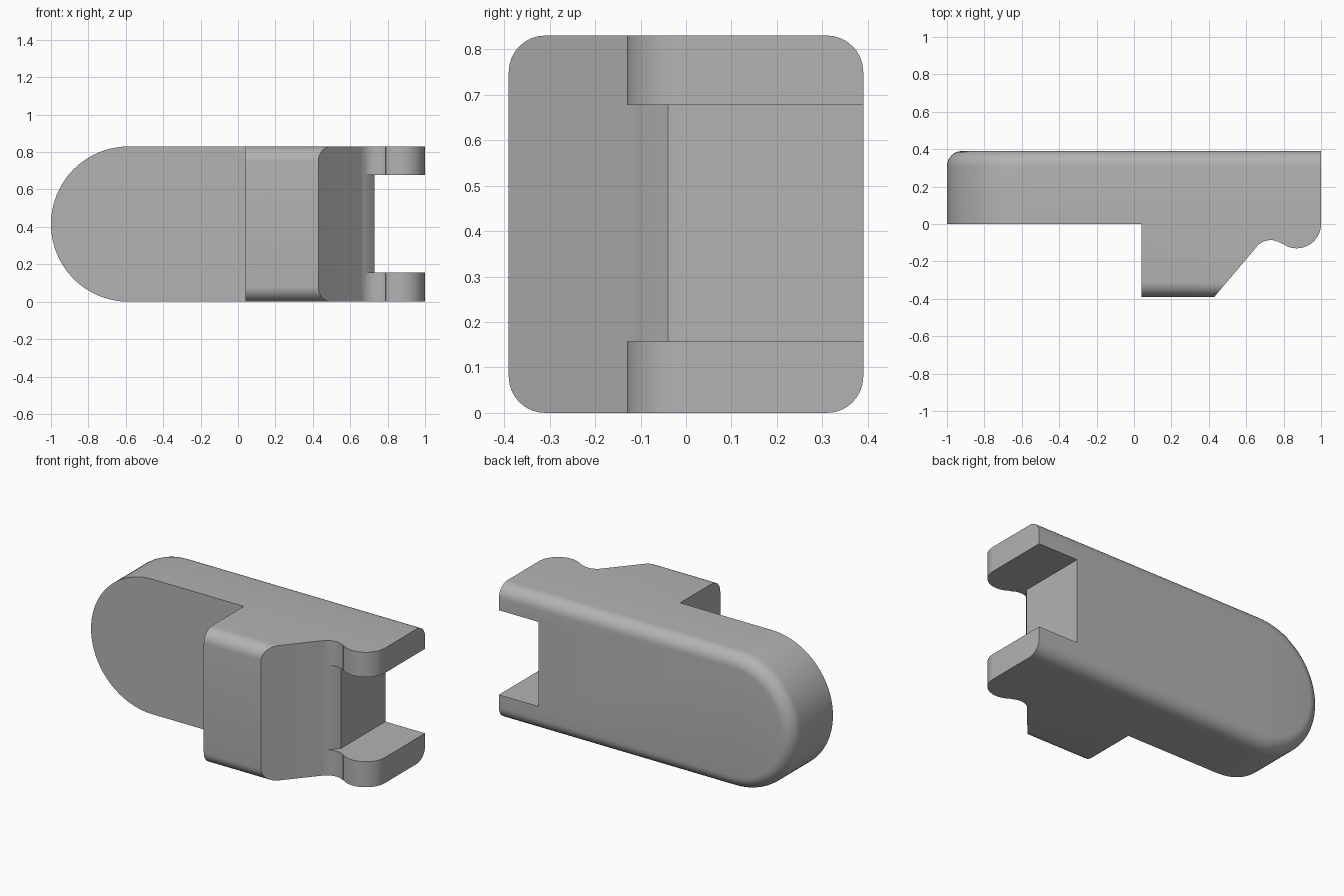
import bpy, bmesh
from math import sin, cos, pi, radians

cube = bpy.data.objects.get("Cube")
if cube:
    bpy.data.objects.remove(cube, do_unlink=True)

HEIGHT, DEPTH, ROUND = 0.83, 0.39, 0.08
R = HEIGHT / 2

grey = bpy.data.materials.new("light grey")
grey.use_nodes = True
grey.diffuse_color = (0.45, 0.45, 0.45, 1)
grey.node_tree.nodes["Principled BSDF"].inputs["Base Color"].default_value = (0.45, 0.45, 0.45, 1)


def arc(cx, cy, r, start, end, n):
    angles = [radians(start + (end - start) * i / n) for i in range(n + 1)]
    return [(cx + r * cos(a), cy + r * sin(a)) for a in angles]


def loft(name, rings):
    """Closed solid through rings of equal length."""
    bm = bmesh.new()
    loops = [[bm.verts.new(p) for p in ring] for ring in rings]
    n = len(loops[0])
    for a, b in zip(loops, loops[1:]):
        for i in range(n):
            j = (i + 1) % n
            bm.faces.new((a[i], a[j], b[j], b[i]))
    bm.faces.new(loops[0])
    bm.faces.new(loops[-1])
    bmesh.ops.recalc_face_normals(bm, faces=bm.faces[:])
    mesh = bpy.data.meshes.new(name)
    bm.to_mesh(mesh)
    bm.free()
    mesh.materials.append(grey)
    ob = bpy.data.objects.new(name, mesh)
    bpy.context.collection.objects.link(ob)
    return ob


def prism(name, outline, z0, z1):
    return loft(name, [[(x, y, z) for x, y in outline] for z in (z0, z1)])


def stadium(y, inset):
    """Upright outline with a round left end, running past the right end."""
    r = R - inset
    pts = [(1.2, R - r)] + arc(R - 1, R, r, 270, 90, 40) + [(1.2, R + r)]
    return [(x, y, z) for x, z in pts]


# Rounded bar: front and back rims are rolled over
steps = [i / 8 * pi / 2 for i in range(9)]
roll = [(DEPTH - ROUND * (1 - sin(a)), ROUND * (1 - cos(a))) for a in steps]
rings = [stadium(-y, inset) for y, inset in reversed(roll)]
rings += [stadium(y, inset) for y, inset in roll]
body = loft("latch_body", rings)

# Plan outline: thin arm, thick block, sloped face, scooped lug
plan = [(-1.2, 0.5), (-1.2, 0), (0.04, 0), (0.04, -0.5), (0.336, -0.5)]
plan += arc(0.73, -0.18, 0.094, 139.5, 52, 12)
plan += arc(0.87, 0, 0.13, 232, 360, 20)
plan += [(1, 0.5)]
plan_cutter = prism("plan_cutter", plan, -0.2, 1.1)

# Slot between the two lugs
slot = [(0.65, -0.14), (0.73, -0.04), (0.73, 0.6), (1.3, 0.6), (1.3, -0.4), (0.65, -0.4)]
slot_cutter = prism("slot_cutter", slot, 0.157, 0.677)

bpy.context.view_layer.objects.active = body
for cutter, operation in ((plan_cutter, 'INTERSECT'), (slot_cutter, 'DIFFERENCE')):
    mod = body.modifiers.new(cutter.name, 'BOOLEAN')
    mod.operation, mod.solver, mod.object = operation, 'EXACT', cutter
    bpy.ops.object.modifier_apply(modifier=mod.name)
    bpy.data.objects.remove(cutter, do_unlink=True)

bpy.ops.object.select_all(action='DESELECT')
body.select_set(True)
bpy.ops.object.shade_smooth_by_angle(angle=radians(30))
